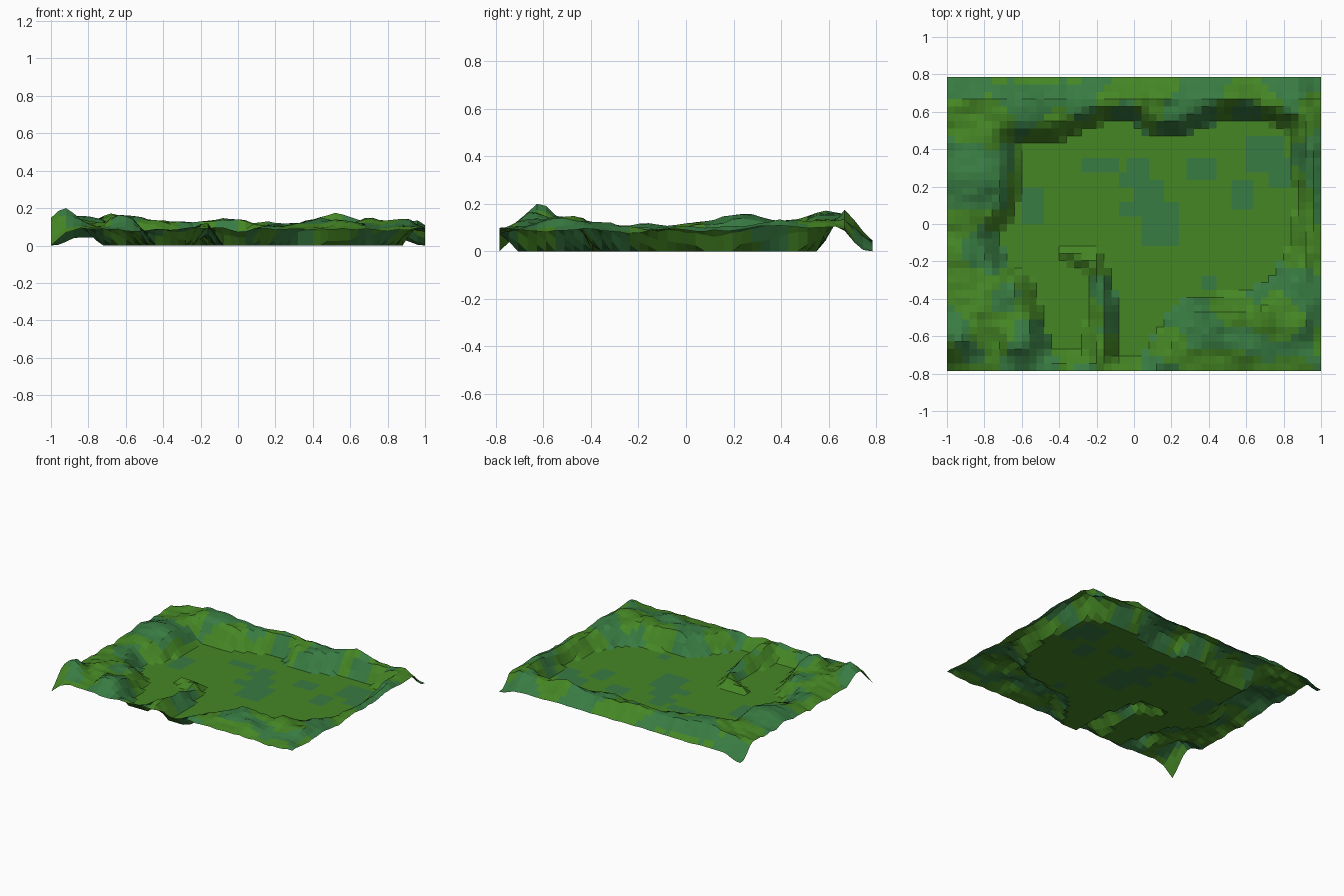
import bpy, bmesh, math
from mathutils import Vector, noise
from mathutils.geometry import intersect_point_line

if "Cube" in bpy.data.objects:
    bpy.data.objects.remove(bpy.data.objects["Cube"])

NX, NY = 50, 40
W, D = 1.0, 0.785

# Outline of the flat valley floor (top view)
FLOOR = [Vector(p).to_3d() for p in [
    (-.62, .42), (-.40, .44), (-.26, .50), (-.16, .54), (0, .54), (.06, .48), (.25, .47),
    (.37, .52), (.50, .56), (.66, .55), (.82, .51), (.85, .35), (.87, .10), (.84, -.10),
    (.80, -.20), (.72, -.30), (.60, -.37), (.30, -.38), (.20, -.48), (.12, -.58), (.04, -.70),
    (-.08, -.70), (-.08, -.45), (-.13, -.25), (-.18, -.13), (-.38, -.12), (-.42, -.20),
    (-.26, -.23), (-.23, -.38), (-.28, -.68), (-.44, -.66), (-.50, -.42), (-.56, -.26),
    (-.68, -.20), (-.74, -.06), (-.64, .04), (-.61, .20)]]
EDGES = list(zip(FLOOR, FLOOR[1:] + FLOOR[:1]))

# Summits and shoulders: x, y, height, radius
PEAKS = [(-.95, -.62, .105, .09), (-.83, .22, .035, .15), (-.62, .62, .04, .13), (-.82, -.46, .025, .07),
         (-.64, -.64, .05, .08), (-.16, -.62, .035, .08), (.45, -.55, .04, .11), (.52, .68, .04, .10),
         (.70, -.50, .04, .10), (.92, .36, .03, .12), (.90, -.55, .03, .09), (-.05, .66, .025, .12)]

# Bluish patches on the floor: x, y, half width, half depth
PATCHES = [(-.18, .31, .10, .05), (.02, .29, .06, .06), (.08, .18, .09, .05), (.13, 0, .09, .12),
           (-.02, .07, .06, .05), (.36, .30, .07, .05), (.58, .15, .05, .08), (.70, .38, .10, .10),
           (.79, .28, .06, .08), (-.54, .10, .08, .10), (.40, -.32, .05, .05), (-.02, .22, .05, .04)]


def floor_distance(x, y):
    """Distance outside the floor outline; zero inside."""
    p, inside, best = Vector((x, y, 0)), False, 9
    for a, b in EDGES:
        if (a.y > y) != (b.y > y) and x < a.x + (y - a.y) * (b.x - a.x) / (b.y - a.y):
            inside = not inside
        q, t = intersect_point_line(p, a, b)
        q = a.lerp(b, max(0, min(1, t)))
        best = min(best, (p - q).length)
    return 0 if inside else best


def height(x, y):
    d = floor_distance(x, y)
    if d < .018:
        return 0
    rise = min(1, d / .09)
    h = .108 + .02 * max(0, y) / D
    h += sum(k * math.exp(-((x - a) ** 2 + (y - b) ** 2) / r ** 2) for a, b, k, r in PEAKS)
    n = noise.noise(Vector((x * 6, y * 6, 3.1))) + .6 * noise.noise(Vector((x * 15, y * 15, 7.7)))
    h = (h + .026 * n) * rise
    # outer border falls away, most strongly along the back
    h *= .8 + .2 * min(1, min(W - abs(x), D - abs(y)) / .1)
    back = min(1, (D - y) / .11)
    h *= .4 + .6 * back
    # three corners drop to the ground
    for cx, cy, flat in ((-W, -D, .0), (-W, D, .03), (W, D, .03)):
        h *= min(1, max(0, (math.hypot(x - cx, y - cy) - flat) / .10))
    return max(0, min(.23, h))


def material(name, col):
    m = bpy.data.materials.new(name)
    m.diffuse_color = (*col, 1)
    m.use_nodes = True
    m.node_tree.nodes["Principled BSDF"].inputs["Base Color"].default_value = m.diffuse_color
    return m


GRASS = material("grass", (.06, .24, .018))
MOSS = material("moss", (.04, .20, .055))

GRID = [[Vector((-W + 2 * W * i / NX, -D + 2 * D * j / NY, 0)) for i in range(NX + 1)] for j in range(NY + 1)]
for row in GRID:
    for v in row:
        v.z = height(v.x, v.y)


def build(name, want_floor):
    bm, verts = bmesh.new(), {}

    def vert(i, j):
        if (i, j) not in verts:
            verts[i, j] = bm.verts.new(GRID[j][i])
        return verts[i, j]

    for j in range(NY):
        for i in range(NX):
            keys = [(i, j), (i + 1, j), (i + 1, j + 1), (i, j + 1)]
            pts = [GRID[b][a] for a, b in keys]
            is_floor = max(p.z for p in pts) < 1e-5
            if is_floor != want_floor:
                continue
            f = bm.faces.new([vert(*k) for k in keys])
            c = sum(pts, Vector()) / 4
            if is_floor:
                mossy = any(abs(c.x - x) < w and abs(c.y - y) < d for x, y, w, d in PATCHES)
            else:
                mossy = noise.noise(Vector((c.x * 5, c.y * 5, 11.3))) > .08
            f.material_index = int(mossy)
    me = bpy.data.meshes.new(name)
    bm.to_mesh(me)
    bm.free()
    me.materials.append(GRASS)
    me.materials.append(MOSS)
    bpy.context.collection.objects.link(bpy.data.objects.new(name, me))


# Flat basin and the surrounding hills
build("valley_floor", True)
build("surrounding_hills", False)
